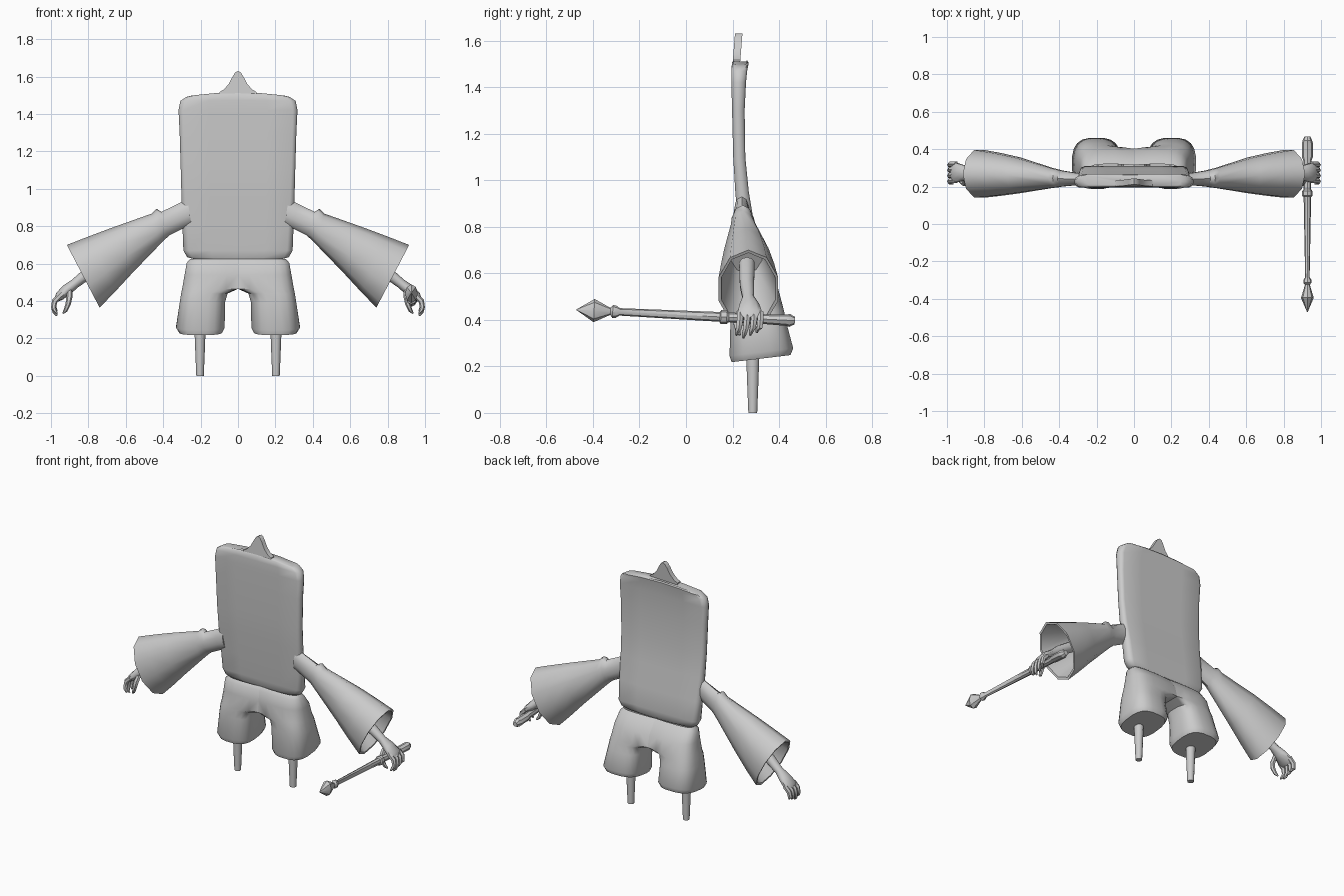
import bpy, bmesh, math
from mathutils import Vector

if "Cube" in bpy.data.objects:
    bpy.data.objects.remove(bpy.data.objects["Cube"])

GREY = bpy.data.materials.new("plain_grey")
GREY.diffuse_color = (0.6, 0.6, 0.6, 1)
GREY.use_nodes = True
GREY.node_tree.nodes["Principled BSDF"].inputs["Base Color"].default_value = GREY.diffuse_color


def finish(name, bm, mirror=False, angle=45):
    """Turn a bmesh into a smooth-shaded object, optionally mirrored in x."""
    bmesh.ops.recalc_face_normals(bm, faces=bm.faces)
    me = bpy.data.meshes.new(name)
    bm.to_mesh(me)
    bm.free()
    me.materials.append(GREY)
    ob = bpy.data.objects.new(name, me)
    bpy.context.collection.objects.link(ob)
    bpy.ops.object.select_all(action='DESELECT')
    ob.select_set(True)
    bpy.context.view_layer.objects.active = ob
    bpy.ops.object.shade_smooth_by_angle(angle=math.radians(angle))
    if mirror:
        m = ob.modifiers.new("mirror", 'MIRROR')
        m.use_clip = True
        m.merge_threshold = 0.0005
    return ob


def loft(name, rings, mirror=False, angle=45, caps=(True, True)):
    """Skin a list of equal-length point rings."""
    bm = bmesh.new()
    rows = [[bm.verts.new(p) for p in r] for r in rings]
    n = len(rows[0])
    for a, b in zip(rows, rows[1:]):
        for i in range(n):
            j = (i + 1) % n
            bm.faces.new((a[i], a[j], b[j], b[i]))
    if caps[0]:
        bm.faces.new(rows[0][::-1])
    if caps[1]:
        bm.faces.new(rows[-1])
    return finish(name, bm, mirror, angle)


def ring(c, u, v, n):
    return [c + u * math.cos(2 * math.pi * i / n) + v * math.sin(2 * math.pi * i / n)
            for i in range(n)]


def tube(name, pts, radii, n=8, ref=(0, 1, 0), mirror=False, angle=45):
    """Tube along points; each radius pair is (across, along ref)."""
    pts = [Vector(p) for p in pts]
    ref = Vector(ref)
    rings = []
    for i, p in enumerate(pts):
        t = (pts[min(i + 1, len(pts) - 1)] - pts[max(i - 1, 0)]).normalized()
        u = ref.cross(t).normalized()
        r = radii[i] if isinstance(radii[i], tuple) else (radii[i], radii[i])
        rings.append(ring(p, u * r[0], t.cross(u) * r[1], n))
    return loft(name, rings, mirror, angle)


# Slab body: rounded cross-sections stacked in z (z, half width, front, back, arch)
body = [(.62, .22, .25, .295, -.008), (.635, .272, .24, .305, -.005),
        (.67, .292, .235, .31, 0), (.8, .297, .225, .295, 0),
        (.95, .302, .212, .27, 0), (1.1, .306, .203, .255, 0),
        (1.3, .312, .198, .252, 0), (1.42, .318, .195, .258, 0),
        (1.47, .308, .195, .263, .004), (1.492, .275, .198, .268, .016),
        (1.498, .25, .205, .262, .018)]


def slab_ring(z, w, y0, y1, arch):
    r = (y1 - y0) * .4
    half = [(-w, y0 + r), (-w + r * .3, y0 + r * .3), (-w + r, y0)]
    half += [(w * k, y0) for k in (-.5, 0, .5)]
    half += [(w - r, y0), (w - r * .3, y0 + r * .3), (w, y0 + r)]
    pts = half + [(x, y0 + y1 - y) for x, y in reversed(half)]
    return [Vector((x, y, z + arch * (1 - (x / w) ** 2))) for x, y in pts]


loft("slab_body", [slab_ring(*b) for b in body])

# Pointed crest on top, leaning slightly back
crest = [(.1, 1.46), (.1, 1.517), (.075, 1.532), (.05, 1.56), (.03, 1.598),
         (.015, 1.622), (0, 1.63)]
outline = crest + [(-x, z) for x, z in reversed(crest[:-1])]
loft("top_crest", [[Vector((x, y + (z - 1.46) * .08, z)) for x, z in outline]
                   for y in (.197, .229)])

# Trousers: one half, joined at the middle above the crotch
# (z, inner x, outer x, front, back, tilt)
trousers = [(.625, 0, .255, .235, .32, 0), (.605, 0, .275, .215, .345, 0),
            (.54, 0, .287, .205, .395, 0), (.465, 0, .30, .195, .415, 0),
            (.44, .055, .305, .192, .422, 0), (.39, .069, .313, .19, .432, 0),
            (.245, .07, .332, .186, .462, .12), (.218, .085, .315, .195, .45, .12)]


def trouser_ring(z, x0, x1, y0, y1, tilt, n=20):
    cx, rx, cy, ry = (x0 + x1) / 2, (x1 - x0) / 2, (y0 + y1) / 2, (y1 - y0) / 2
    out = []
    for i in range(n):
        a = 2 * math.pi * (i + .5) / n
        c, s = math.cos(a), math.sin(a)
        joined = x0 == 0 and c < 0
        # Joined levels are flat where they meet the other half
        px = 0 if joined and c < -.6 else cx + rx * math.copysign(abs(c) ** .7, c)
        py = cy + ry * math.copysign(abs(s) ** (.35 if joined else .7), s)
        out.append(Vector((px, py, z + tilt * (py - y0))))
    return out


loft("trousers", [trouser_ring(*t) for t in trousers], mirror=True, caps=(False, True))

# Peg legs
tube("peg_leg", [(.203, .287, 0), (.203, .287, .12), (.203, .287, .28)],
     [.02, .025, .031], 10, mirror=True)

# Flared sleeves: (top x, top z, bottom x, bottom z, centre y, half depth)
sleeves = [(.27, .945, .25, .81, .24, .03), (.32, .92, .29, .79, .24, .034),
           (.41, .877, .365, .752, .243, .045), (.435, .893, .385, .735, .244, .05),
           (.46, .868, .42, .70, .246, .056), (.68, .79, .565, .55, .26, .1),
           (.80, .745, .66, .447, .265, .12), (.915, .70, .74, .365, .268, .134),
           (.908, .688, .745, .38, .268, .122), (.66, .76, .56, .60, .26, .07)]
loft("sleeve", [ring(Vector(((a + c) / 2, y, (b + d) / 2)),
                     Vector(((a - c) / 2, 0, (b - d) / 2)), Vector((0, h, 0)), 10)
                for a, b, c, d, y, h in sleeves], mirror=True, angle=50)

# Forearm and palm
tube("forearm_and_palm",
     [(.66, .262, .64), (.80, .262, .55), (.87, .268, .495), (.915, .272, .46),
      (.955, .275, .425), (.972, .275, .405)],
     [.035, .032, .026, (.03, .045), (.025, .056), (.012, .05)], 10, mirror=True)

# Curled fingers and thumb
for i, y in enumerate((.232, .262, .292, .32)):
    drop = .012 * abs(i - 1)
    tube(f"finger_{i + 1}",
         [(.95, y, .43), (.98, y, .40), (.986, y - .004, .365),
          (.98, y - .012, .34 + drop), (.968, y - .016, .322 + drop)],
         [.015, .0155, .0135, .011, .005], 6, mirror=True)
tube("thumb", [(.90, .25, .455), (.902, .222, .42), (.908, .216, .385),
               (.922, .224, .35), (.935, .232, .335)],
     [.014, .0165, .014, .011, .005], 6, mirror=True)

# Spear held in one hand: (y, half width, half height)
spear = [(-.47, .002, .002), (-.395, .034, .05), (-.325, .013, .015),
         (-.315, .022, .028), (-.30, .022, .026), (-.285, .012, .016),
         (.145, .02, .021), (.15, .028, .03), (.175, .028, .03), (.185, .02, .021),
         (.34, .022, .021), (.36, .03, .022), (.43, .03, .024), (.445, .026, .028),
         (.468, .016, .016)]
tube("spear", [(.927, y, .42 - .05 * y) for y, w, h in spear],
     [(h, w) for y, w, h in spear], 8, ref=(1, 0, 0), angle=35)
